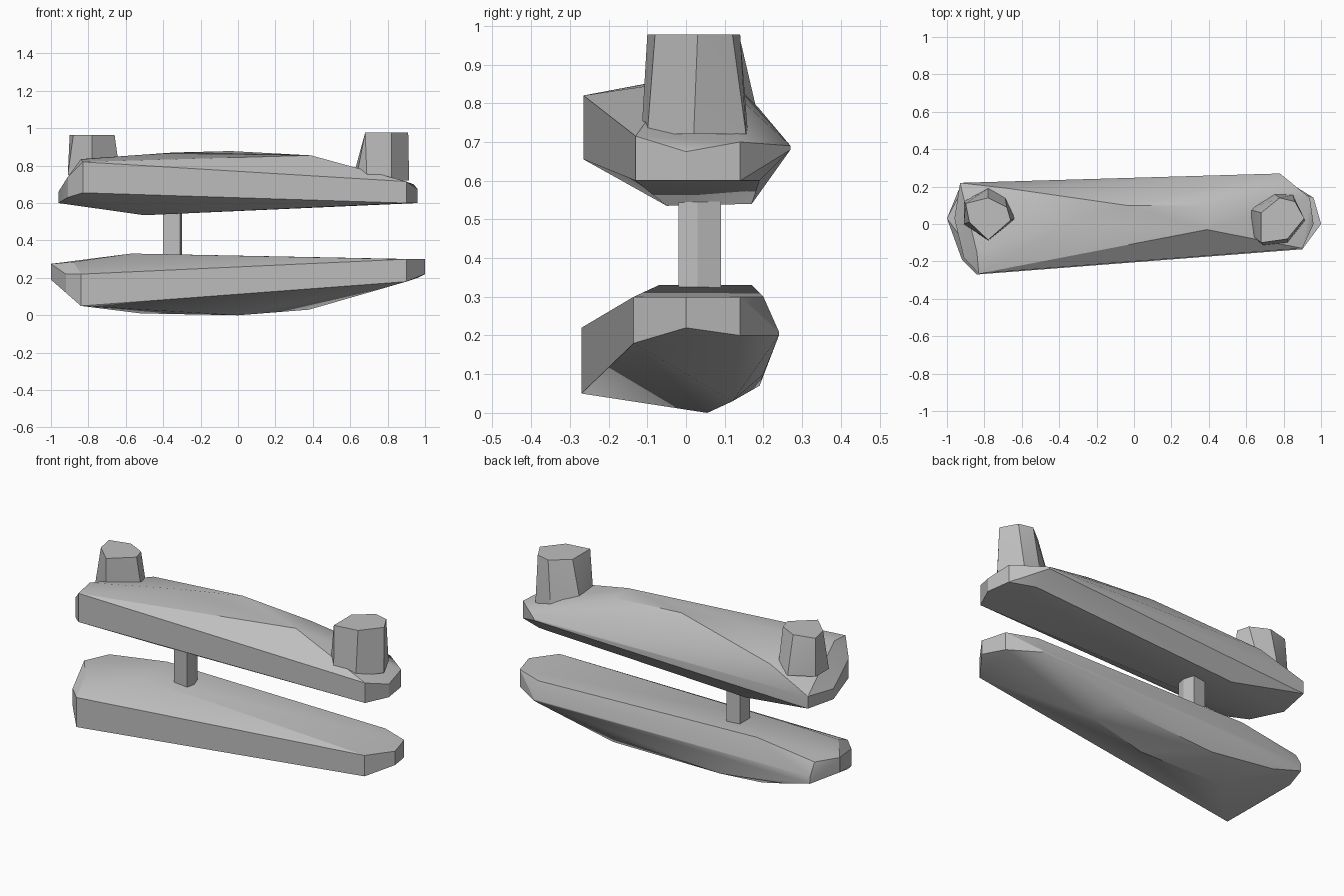
import bpy
import bmesh
from math import radians

default_cube = bpy.data.objects.get("Cube")
if default_cube:
    bpy.data.objects.remove(default_cube, do_unlink=True)

# One plain grey for every part
grey = bpy.data.materials.new("plain_grey")
grey.use_nodes = True
colour = (.52, .52, .52, 1)
grey.diffuse_color = colour
grey.node_tree.nodes["Principled BSDF"].inputs["Base Color"].default_value = colour


def columns(*specs):
    """Turn (x, y, low, high) posts into pairs of corner points."""
    points = []
    for x, y, low, high in specs:
        points.append((x, y, low))
        points.append((x, y, high))
    return points


def ring(outline, height):
    """Place a flat outline at the given height."""
    return [(x, y, height) for x, y in outline]


def faceted_solid(name, points):
    """Build a closed convex block around its corner points."""
    mesh = bpy.data.meshes.new(name)
    bm = bmesh.new()
    for point in points:
        bm.verts.new(point)
    result = bmesh.ops.convex_hull(bm, input=bm.verts)
    # Drop corners that ended up inside the block
    loose = [v for v in bm.verts if not v.link_faces]
    bmesh.ops.delete(bm, geom=loose, context="VERTS")
    bmesh.ops.dissolve_limit(bm, angle_limit=radians(2),
                             verts=bm.verts, edges=bm.edges)
    bmesh.ops.recalc_face_normals(bm, faces=bm.faces)
    bm.to_mesh(mesh)
    bm.free()

    mesh.materials.append(grey)
    block = bpy.data.objects.new(name, mesh)
    bpy.context.collection.objects.link(block)
    bpy.ops.object.select_all(action="DESELECT")
    block.select_set(True)
    bpy.context.view_layer.objects.active = block
    bpy.ops.object.shade_smooth_by_angle(angle=radians(25))
    return block


# Upper slab: rim corners, then the crowned top and shallow keel
upper_rim = columns(
    (-.83, -.265, .655, .82),
    (.9, -.13, .6, .715),
    (.96, 0, .6, .675),
    (.94, .14, .6, .7),
    (.78, .27, .68, .69),
    (-.93, .22, .61, .68),
    (-.96, .03, .6, .66),
    (-.91, -.18, .63, .74),
)
upper_crown = [
    (-.84, -.15, .835), (-.67, .19, .785), (-.35, 0, .87),
    (-.04, .1, .878), (.39, -.03, .855), (.39, .1, .85),
]
upper_keel = [(-.5, -.05, .535), (-.5, .17, .54), (.8, .19, .6)]
faceted_solid("upper_slab", upper_rim + upper_crown + upper_keel)

# Lower slab: rim corners, then the flat top and deep keel
lower_rim = columns(
    (-.84, -.27, .05, .22),
    (.9, -.135, .18, .3),
    (1, 0, .22, .3),
    (.96, .14, .2, .3),
    (.8, .24, .2, .21),
    (-.93, .2, .17, .21),
    (-1, .03, .19, .275),
    (-.92, -.19, .12, .22),
)
lower_top = [
    (-.93, .16, .28), (-.88, -.13, .285), (-.57, -.07, .33),
    (-.57, .17, .33), (.8, .2, .3),
]
lower_keel = [
    (-.52, .05, .01), (0, .055, 0), (.38, .12, .03),
    (-.35, .19, .07), (-.75, .19, .12), (.3, .2, .1),
]
faceted_solid("lower_slab", lower_rim + lower_top + lower_keel)

# Short post joining the two slabs
post_outline = [(-.4, -.01), (-.31, -.02), (-.3, .03), (-.32, .09), (-.4, .08)]
faceted_solid("joining_post", ring(post_outline, .3) + ring(post_outline, .57))

# Right knob: flared foot and flat cap
right_foot = [(-.91, 0), (-.91, .12), (-.78, .19),
              (-.69, .15), (-.63, .03), (-.78, -.09)]
right_cap = [(-.88, .01), (-.9, .11), (-.78, .14),
             (-.68, .09), (-.66, .02), (-.78, -.085)]
faceted_solid("right_knob", ring(right_foot, .75) + ring(right_cap, .965))

# Left knob: foot leaning inward and flat cap
left_foot = [(.915, .02), (.85, .155), (.75, .16),
             (.61, .08), (.63, -.06), (.69, -.115), (.82, -.1)]
left_cap = [(.91, .03), (.86, .12), (.78, .14),
            (.68, .06), (.68, -.1), (.82, -.08)]
faceted_solid("left_knob", ring(left_foot, .72) + ring(left_cap, .977))
